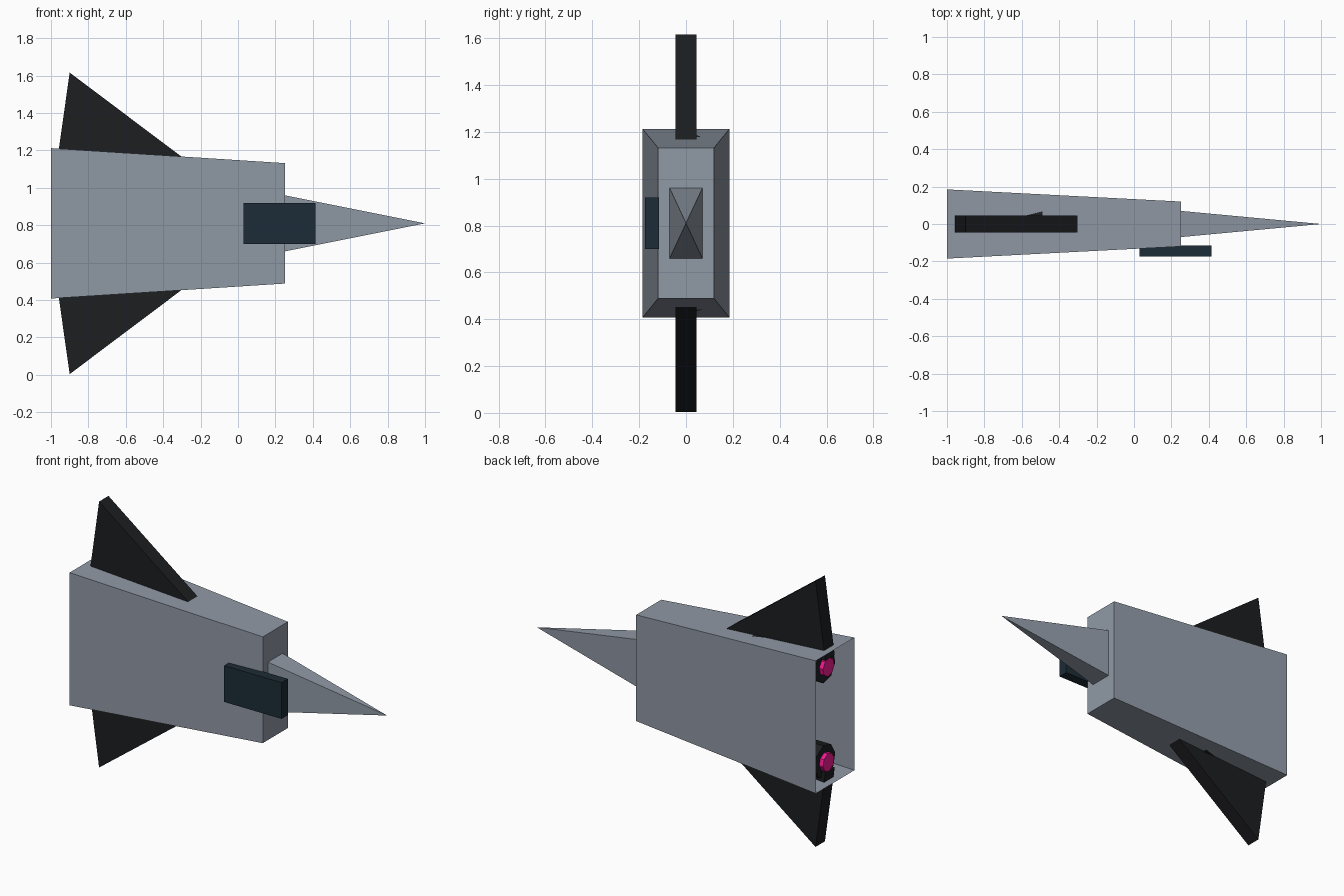
import bpy, bmesh, math

if "Cube" in bpy.data.objects:
    bpy.data.objects.remove(bpy.data.objects["Cube"])

MID = 0.81  # height of the long axis


def material(name, rgb):
    m = bpy.data.materials.new(name)
    m.diffuse_color = (*rgb, 1)
    m.use_nodes = True
    m.node_tree.nodes["Principled BSDF"].inputs["Base Color"].default_value = m.diffuse_color
    return m


HULL = material("hull_grey", (0.28, 0.32, 0.38))
BLACK = material("black", (0.012, 0.013, 0.015))
GLASS = material("dark_glass", (0.012, 0.025, 0.038))
GLOW = material("pink_glow", (0.9, 0.01, 0.3))


def loft(name, rings, mat, caps=(True, True)):
    """Bridge matching rings of points; a one-point ring makes a tip."""
    bm = bmesh.new()
    a, b = [[bm.verts.new(p) for p in ring] for ring in rings]
    n = len(a)
    for i in range(n):
        j = (i + 1) % n
        bm.faces.new((a[i], a[j], b[0]) if len(b) == 1 else (a[i], a[j], b[j], b[i]))
    if caps[0]:
        bm.faces.new(a)
    if caps[1] and len(b) > 2:
        bm.faces.new(b)
    bmesh.ops.recalc_face_normals(bm, faces=bm.faces)
    me = bpy.data.meshes.new(name)
    bm.to_mesh(me)
    bm.free()
    me.materials.append(mat)
    ob = bpy.data.objects.new(name, me)
    bpy.context.collection.objects.link(ob)
    return ob


def rect(x, hy, hz):
    return [(x, sy * hy, MID + sz * hz) for sy, sz in ((-1, -1), (1, -1), (1, 1), (-1, 1))]


def octagon(x, r, side):
    angles = [math.radians(36.5 + 45 * k) for k in range(8)]
    return [(x, 0.012 + r * math.sin(t), MID + side * (0.288 + r * math.cos(t))) for t in angles]


# Tapered hull, open at the rear, with a pyramid nose
hull = loft("hull", [rect(-1, 0.185, 0.402), rect(0.25, 0.12, 0.322)], HULL, (False, True))
nose = loft("nose", [rect(0.25, 0.07, 0.15), [(1.0, 0, MID)]], HULL)

# Flat canopy block on the front side
canopy = loft("canopy", [[(x, y, z) for y, z in ((-0.175, 0.7), (-0.115, 0.7), (-0.115, 0.92), (-0.175, 0.92))]
                         for x in (0.03, 0.415)], GLASS)

# Fins and engines, mirrored above and below the axis
FIN = ((-0.966, 0.34), (-0.9, 0.806), (-0.28, 0.34))
for label, side in (("upper", 1), ("lower", -1)):
    loft(label + "_fin", [[(x, y, MID + side * h) for x, h in FIN] for y in (-0.045, 0.045)], BLACK)
    loft(label + "_engine", [octagon(-0.94, 0.1, side), octagon(-0.49, 0.1, side)], BLACK)
    loft(label + "_exhaust", [octagon(-0.965, 0.055, side), octagon(-0.93, 0.055, side)], GLOW)
